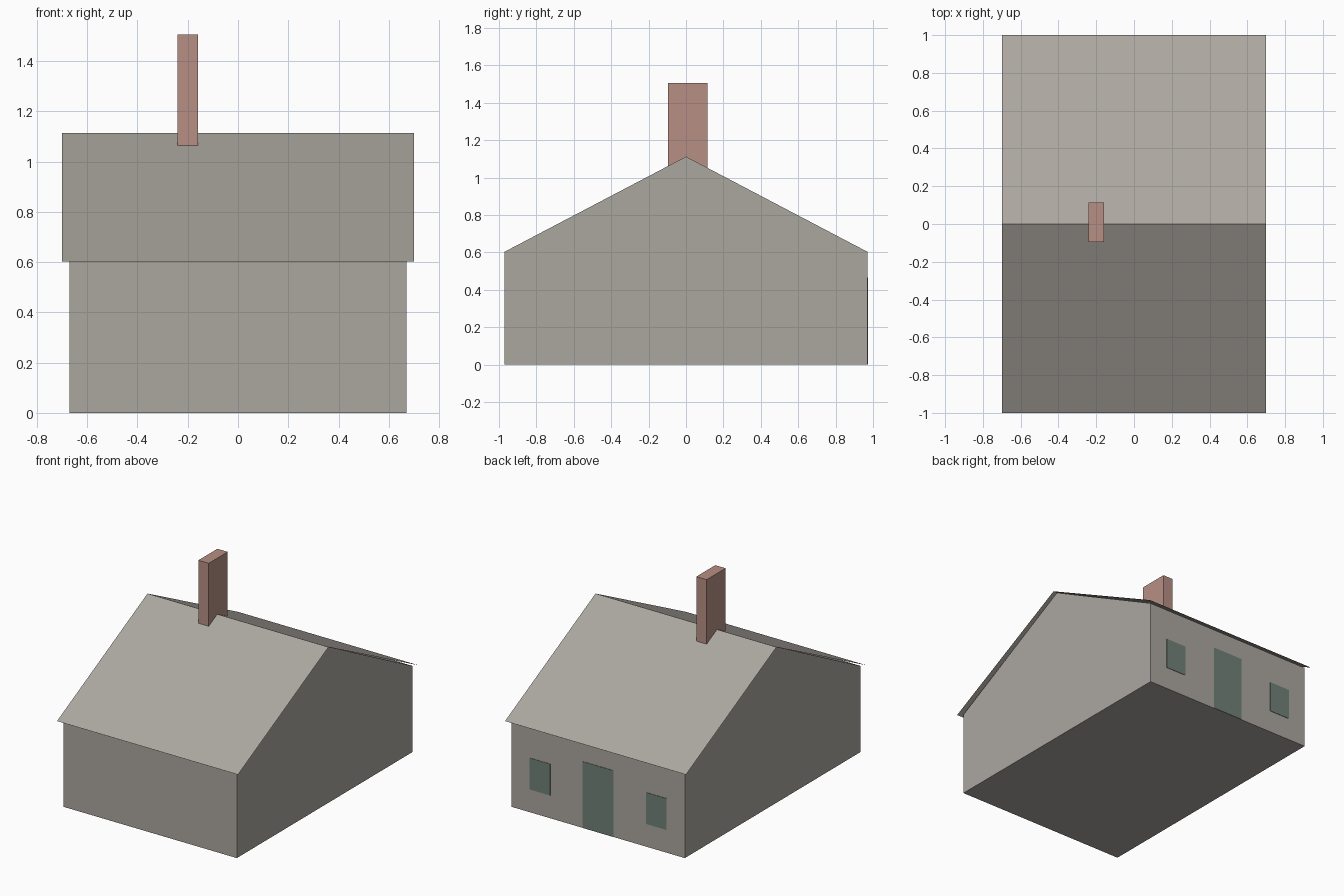
import bpy

cube = bpy.data.objects.get("Cube")
if cube:
    bpy.data.objects.remove(cube, do_unlink=True)


def material(name, rgb):
    mat = bpy.data.materials.new(name)
    mat.use_nodes = True
    mat.diffuse_color = (*rgb, 1)
    bsdf = mat.node_tree.nodes["Principled BSDF"]
    bsdf.inputs["Base Color"].default_value = (*rgb, 1)
    bsdf.inputs["Roughness"].default_value = 0.9
    return mat


GREY = material("weathered grey", (0.41, 0.385, 0.35))
BRICK = material("dusty brick", (0.47, 0.275, 0.23))
GREEN = material("dull green", (0.168, 0.222, 0.193))

EAVE, RIDGE = 0.603, 1.113
WALL_X, WALL_Y = 0.67, 0.97
ROOF_X, ROOF_Y = 0.70, 1.0


def mesh_object(name, verts, faces, mat):
    mesh = bpy.data.meshes.new(name)
    mesh.from_pydata(verts, [], faces)
    mesh.materials.append(mat)
    obj = bpy.data.objects.new(name, mesh)
    bpy.context.collection.objects.link(obj)
    return obj


def extrude_x(name, profile, half, mat, capped=True):
    """Sweep a (y, z) profile along x; closed and capped, or an open sheet."""
    n = len(profile)
    verts = [(x, y, z) for x in (-half, half) for y, z in profile]
    faces = [(i, n + i, n + (i + 1) % n, (i + 1) % n)
             for i in range(n if capped else n - 1)]
    if capped:
        faces += [tuple(range(n)), tuple(reversed(range(n, 2 * n)))]
    return mesh_object(name, verts, faces, mat)


def box(name, low, high, mat):
    bpy.ops.mesh.primitive_cube_add(
        size=1, location=[(a + b) / 2 for a, b in zip(low, high)])
    obj = bpy.context.object
    obj.name = name
    obj.scale = [b - a for a, b in zip(low, high)]
    bpy.ops.object.transform_apply(location=False, rotation=False, scale=True)
    obj.data.materials.append(mat)
    return obj


# Gabled house body
extrude_x("walls", [(-WALL_Y, 0), (-WALL_Y, EAVE), (0, RIDGE - 0.001),
                    (WALL_Y, EAVE), (WALL_Y, 0)], WALL_X, GREY)

# Thin overhanging roof sheet
extrude_x("roof", [(-ROOF_Y, EAVE), (0, RIDGE), (ROOF_Y, EAVE)],
          ROOF_X, GREY, capped=False)

# Chimney through the ridge
box("chimney", (-0.24, -0.095, 0.95), (-0.16, 0.115, 1.505), BRICK)

# Door and windows on the back wall
plate = (WALL_Y - 0.002, WALL_Y + 0.003)
box("door", (-0.12, plate[0], 0.001), (0.12, plate[1], 0.465), GREEN)
for side, centre in (("right", -0.45), ("left", 0.45)):
    box(side + "_window", (centre - 0.08, plate[0], 0.16),
        (centre + 0.08, plate[1], 0.38), GREEN)

for obj in bpy.context.collection.objects:
    obj.select_set(False)
